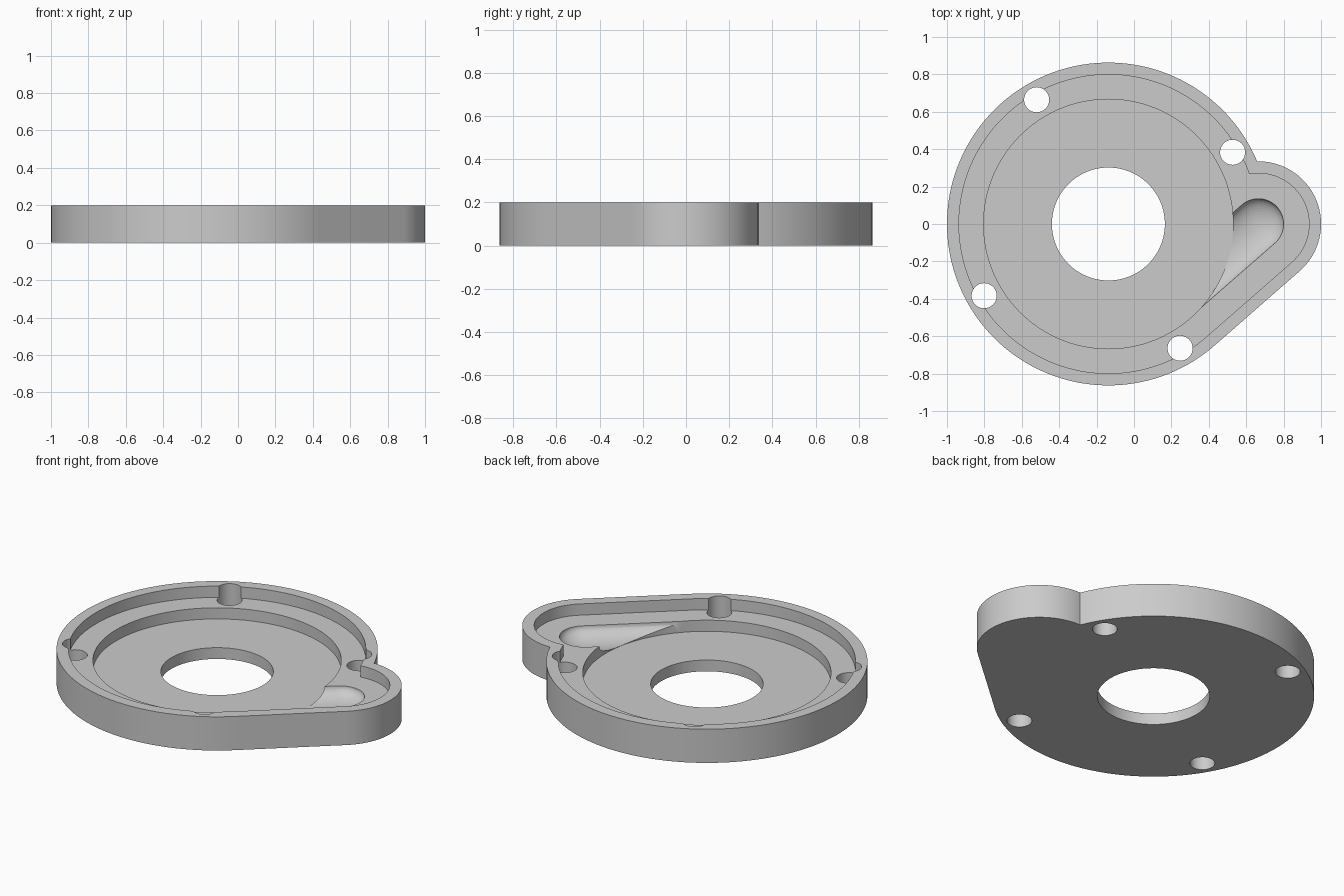
import bpy, bmesh
from math import acos, atan2, cos, sin, pi, tau
from mathutils import Matrix, Vector

if "Cube" in bpy.data.objects:
    bpy.data.objects.remove(bpy.data.objects["Cube"])

DISC_X, LOBE_X = -0.137, 0.665
D = LOBE_X - DISC_X
DISC_R, LOBE_R = 0.863, 0.335
TOP, LEDGE, FLOOR = 0.2, 0.133, 0.067
TANGENT = -acos((DISC_R - LOBE_R) / D)

grey = bpy.data.materials.new("light grey")
grey.use_nodes = True
grey.diffuse_color = (0.6, 0.6, 0.6, 1)
grey.node_tree.nodes["Principled BSDF"].inputs["Base Color"].default_value = (0.6, 0.6, 0.6, 1)


def arc(cx, cy, r, a, b, n):
    return [(cx + r * cos(a + (b - a) * i / n), cy + r * sin(a + (b - a) * i / n)) for i in range(n + 1)]


def volute_outline(inset):
    """Round disc joined to a side lobe: a notch on one side, a tangent line on the other."""
    big, small = DISC_R - inset, LOBE_R - inset
    a = acos((D * D + big * big - small * small) / (2 * D * big))
    b = atan2(big * sin(a), big * cos(a) - D)
    return arc(DISC_X, 0, big, a, tau + TANGENT, 128) + arc(LOBE_X, 0, small, TANGENT, b, 48)[:-1]


def circle(x, y, r, n):
    return arc(x, y, r, 0, tau, n)[:-1]


def finish(name, bm):
    bmesh.ops.recalc_face_normals(bm, faces=bm.faces)
    mesh = bpy.data.meshes.new(name)
    bm.to_mesh(mesh)
    bm.free()
    mesh.materials.append(grey)
    obj = bpy.data.objects.new(name, mesh)
    bpy.context.collection.objects.link(obj)
    return obj


def prism(name, outline, z0, z1):
    bm = bmesh.new()
    face = bm.faces.new([bm.verts.new((x, y, z0)) for x, y in outline])
    side = bmesh.ops.extrude_face_region(bm, geom=[face])["geom"]
    verts = [v for v in side if isinstance(v, bmesh.types.BMVert)]
    bmesh.ops.translate(bm, verts=verts, vec=(0, 0, z1 - z0))
    if len(bm.faces) == len(outline) + 1:
        bm.faces.new([v for v in bm.verts if v not in verts])
    return finish(name, bm)


def outlet_groove():
    """Rounded trough running from the lobe along the tangent into the pocket."""
    bm = bmesh.new()
    run = Vector((sin(TANGENT), -cos(TANGENT), 0)) * D * sin(-TANGENT)
    start = Vector((LOBE_X, 0, LEDGE))
    for place in (start, start + run):
        shape = (Matrix.Translation(place) @ Matrix.Rotation(TANGENT, 4, "Z")
                 @ Matrix.Diagonal((0.135, 0.135, LEDGE - FLOOR - 0.001, 1)))
        bmesh.ops.create_uvsphere(bm, u_segments=48, v_segments=24, radius=1, matrix=shape)
    hull = bmesh.ops.convex_hull(bm, input=bm.verts)
    inside = {g for g in hull["geom_interior"] + hull["geom_unused"] if isinstance(g, bmesh.types.BMVert)}
    bmesh.ops.delete(bm, geom=list(inside), context="VERTS")
    return finish("outlet_groove_cutter", bm)


# Housing plate and the shapes cut from it
housing = prism("pump_housing", volute_outline(0), 0, TOP)
cutters = [
    prism("rim_recess_cutter", volute_outline(0.064), LEDGE, TOP + 0.1),
    prism("round_pocket_cutter", circle(DISC_X, 0, 0.667, 128), FLOOR, TOP + 0.1),
    outlet_groove(),
    prism("centre_hole_cutter", circle(DISC_X, 0, 0.302, 96), -0.1, TOP + 0.1),
]
# Four bolt holes, evenly spaced
for i in range(4):
    a = pi / 6 + i * pi / 2
    cutters.append(prism("bolt_hole_cutter",
                         circle(DISC_X + 0.767 * cos(a), 0.767 * sin(a), 0.067, 40), -0.1, TOP + 0.1))

for cutter in cutters:
    cutter.hide_render = True
    mod = housing.modifiers.new(cutter.name, "BOOLEAN")
    mod.operation, mod.solver, mod.object = "DIFFERENCE", "EXACT", cutter

# Keep the cut result and drop the cutters
graph = bpy.context.evaluated_depsgraph_get()
result = bpy.data.meshes.new_from_object(housing.evaluated_get(graph))
housing.modifiers.clear()
housing.data = result
for cutter in cutters:
    bpy.data.objects.remove(cutter)

bpy.ops.object.select_all(action="DESELECT")
housing.select_set(True)
bpy.context.view_layer.objects.active = housing
bpy.ops.object.shade_smooth_by_angle(angle=pi / 6)
